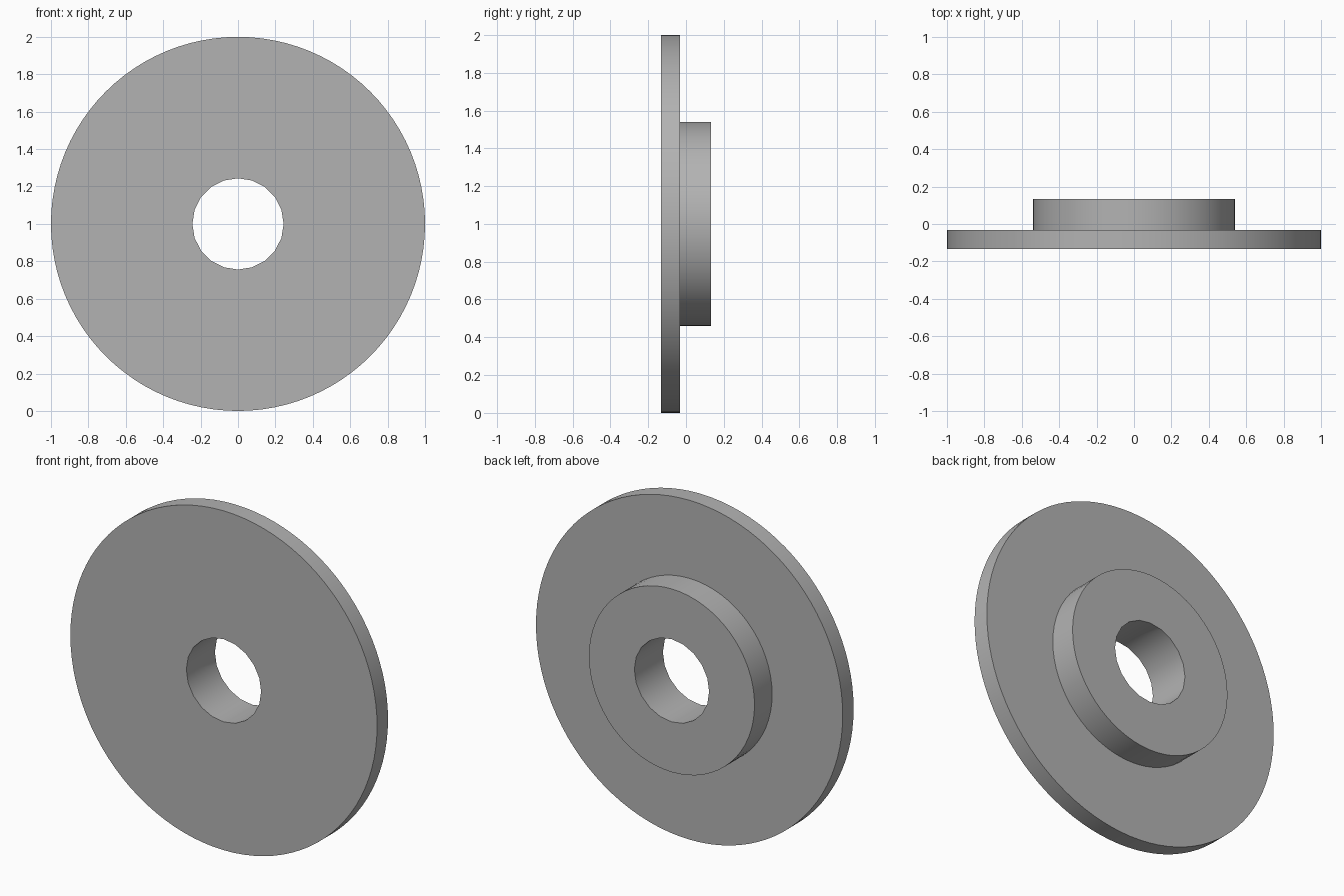
import bpy
import math

if "Cube" in bpy.data.objects:
    bpy.data.objects.remove(bpy.data.objects["Cube"], do_unlink=True)

grey = bpy.data.materials.new("plain_grey")
grey.use_nodes = True
colour = (0.45, 0.45, 0.45, 1)
grey.diffuse_color = colour
grey.node_tree.nodes["Principled BSDF"].inputs["Base Color"].default_value = colour


def disc(name, radius, front, back, sides):
    """Cylinder along y between two depths, centred at height 1."""
    bpy.ops.mesh.primitive_cylinder_add(
        vertices=sides, radius=radius, depth=back - front,
        location=(0, (front + back) / 2, 1), rotation=(math.pi / 2, 0, 0))
    ob = bpy.context.object
    ob.name = name
    ob.data.materials.append(grey)
    return ob


def combine(target, tool, operation):
    """Apply a boolean, then discard the tool object."""
    mod = target.modifiers.new(operation.lower(), "BOOLEAN")
    mod.operation = operation
    mod.solver = "EXACT"
    mod.object = tool
    bpy.context.view_layer.objects.active = target
    bpy.ops.object.modifier_apply(modifier=mod.name)
    bpy.data.objects.remove(tool, do_unlink=True)


# Wide flange with a raised hub behind it
flange = disc("flanged_washer", 1.0, -0.133, -0.031, 96)
combine(flange, disc("hub", 0.54, -0.08, 0.133, 64), "UNION")

# Through bore
combine(flange, disc("bore_cutter", 0.244, -0.3, 0.3, 20), "DIFFERENCE")

# Smooth walls, crisp rims
bpy.ops.object.select_all(action="DESELECT")
flange.select_set(True)
bpy.context.view_layer.objects.active = flange
bpy.ops.object.shade_smooth_by_angle(angle=math.radians(30))
